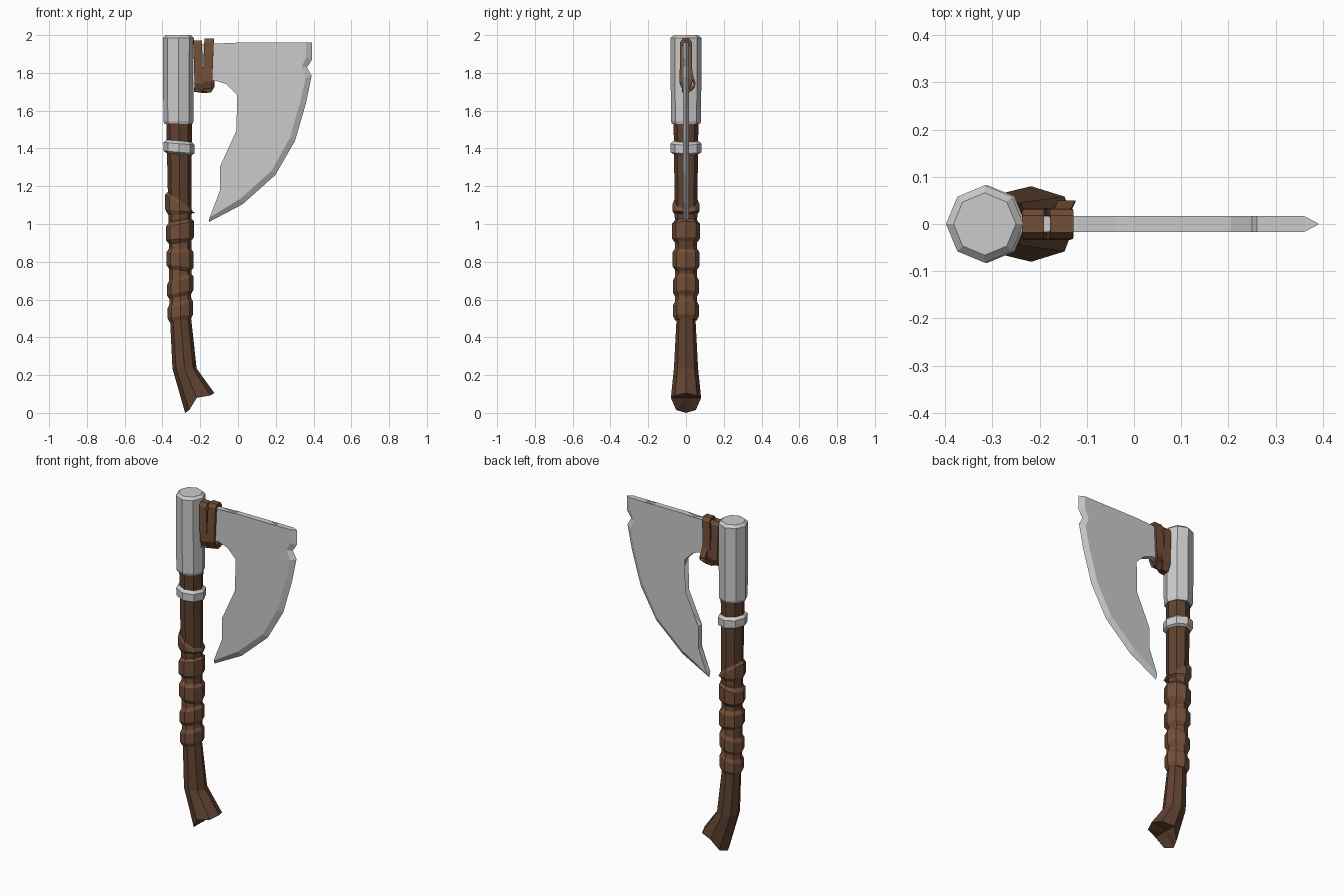
import bpy, bmesh, math
from mathutils import Vector

if "Cube" in bpy.data.objects:
    bpy.data.objects.remove(bpy.data.objects["Cube"])


def material(name, color):
    m = bpy.data.materials.new(name)
    m.diffuse_color = (*color, 1)
    m.use_nodes = True
    m.node_tree.nodes["Principled BSDF"].inputs["Base Color"].default_value = m.diffuse_color
    return m


WOOD = material("wood", (0.115, 0.055, 0.03))
LEATHER = material("leather", (0.17, 0.078, 0.04))


def finish(name, bm, mat=None):
    bmesh.ops.recalc_face_normals(bm, faces=bm.faces)
    me = bpy.data.meshes.new(name)
    bm.to_mesh(me)
    bm.free()
    ob = bpy.data.objects.new(name, me)
    bpy.context.collection.objects.link(ob)
    if mat:
        me.materials.append(mat)
    return ob


def ring(cx, z, rx, ry=None, slope=0.0, n=8):
    """Octagon around the shaft, tilted along x by slope."""
    ry = ry or rx
    pts = []
    for i in range(n):
        a = 2 * math.pi * i / n
        dx = rx * math.cos(a)
        pts.append((cx + dx, ry * math.sin(a), z + slope * dx))
    return pts


def loft(name, rings, mat=None, closed=False, hollow_start=None):
    """Skin rings; closed joins last to first; hollow_start is a fan centre."""
    bm = bmesh.new()
    rows = [[bm.verts.new(p) for p in r] for r in rings]
    n = len(rows[0])
    pairs = list(zip(rows, rows[1:])) + ([(rows[-1], rows[0])] if closed else [])
    for a, b in pairs:
        for i in range(n):
            j = (i + 1) % n
            bm.faces.new((a[i], a[j], b[j], b[i]))
    if not closed:
        bm.faces.new(rows[-1])
        if hollow_start:
            c = bm.verts.new(hollow_start)
            for i in range(n):
                bm.faces.new((rows[0][i], rows[0][(i + 1) % n], c))
        else:
            bm.faces.new(rows[0])
    return finish(name, bm, mat)


# Wooden shaft with a flared, hollow-cut foot
half = [(-0.125, 0, 0.105), (-0.147, 0.058, 0.092), (-0.218, 0.08, 0.08),
        (-0.258, 0.052, 0.015), (-0.28, 0, 0.0)]
foot = half + [(x, -y, z) for x, y, z in half[3:0:-1]]
loft("shaft", [foot,
               ring(-0.283, 0.235, 0.064, 0.064),
               ring(-0.304, 0.5, 0.056, 0.05),
               ring(-0.308, 1.1, 0.062, 0.06),
               ring(-0.312, 1.56, 0.068, 0.066)],
     WOOD, hollow_start=(-0.218, 0, 0.08))

# Metal socket and collar
CX = -0.315
loft("socket", [ring(CX, 1.53, 0.075), ring(CX, 1.545, 0.08),
                ring(CX - 0.001, 1.985, 0.082), ring(CX - 0.001, 2.0, 0.066)])
loft("collar", [ring(-0.312, 1.37, 0.066, slope=-0.08), ring(-0.312, 1.38, 0.082, slope=-0.08),
                ring(-0.312, 1.425, 0.083, slope=-0.08), ring(-0.312, 1.44, 0.066, slope=-0.08)],
     closed=True)

# Leather grip: stacked slanted turns
turns = [(0.49, 0.59, 0.16), (0.615, 0.72, 0.22), (0.755, 0.87, -0.1), (0.9, 1.02, 0.1)]
grip = []
for k, (z0, z1, s) in enumerate(turns):
    cx, r = -0.305 - 0.001 * k, 0.068 + 0.002 * k
    grip += [ring(cx, z0, 0.057, slope=s), ring(cx, z0 + 0.022, r, slope=s),
             ring(cx, z1 - 0.02, r, slope=s + 0.1), ring(cx, z1, 0.058, slope=s + 0.1)]
# top turn tapers to a tucked end
grip += [ring(-0.308, 1.05, 0.061, slope=0.05), ring(-0.308, 1.07, 0.078, 0.072, slope=-0.1),
         ring(-0.31, 1.105, 0.076, 0.072, slope=-0.65), ring(-0.31, 1.125, 0.063, slope=-0.7)]
loft("grip_wrap", grip, LEATHER)

# Blade: body outline, then the cutting edge (outer line, inner bevel line)
body = [(-0.15, 1.04), (-0.095, 1.17), (-0.095, 1.305), (-0.01, 1.38), (0.04, 1.5), (0.04, 1.575),
        (0.0, 1.68), (-0.06, 1.74), (-0.12, 1.76), (-0.25, 1.74), (-0.25, 1.95), (-0.12, 1.955),
        (-0.04, 1.945), (0.0, 1.96), (0.205, 1.96), (0.25, 1.942), (0.26, 1.96)]
edge = [(0.392, 1.96), (0.392, 1.87), (0.365, 1.83), (0.39, 1.785), (0.36, 1.64), (0.302, 1.44),
        (0.198, 1.26), (0.025, 1.105), (-0.155, 1.01)]
inner = [(0.36, 1.96), (0.36, 1.88), (0.335, 1.83), (0.358, 1.775), (0.33, 1.648), (0.274, 1.455),
         (0.178, 1.282), (0.012, 1.133), (-0.15, 1.035)]
body[0] = (-0.146, 1.045)
T = 0.017
bm = bmesh.new()
front, back = [[bm.verts.new((x, y, z)) for x, z in body + inner] for y in (-T, T)]
tip = [bm.verts.new((x, 0, z)) for x, z in edge]
bm.faces.new(front)
bm.faces.new(back)
nb, N = len(body), len(front)
for i in list(range(nb)) + [N - 1]:
    j = (i + 1) % N
    bm.faces.new((front[i], front[j], back[j], back[i]))
for i in range(len(edge) - 1):
    for side in (front, back):
        bm.faces.new((side[nb + i], side[nb + i + 1], tip[i + 1], tip[i]))
for i in (0, len(edge) - 1):
    bm.faces.new((front[nb + i], back[nb + i], tip[i]))
bmesh.ops.triangulate(bm, faces=[f for f in bm.faces if len(f.verts) > 4])
finish("blade", bm)


# Leather straps looped around the blade neck
def strap(name, x_top, x_bot, width, top, bottom):
    section = [(0.018, top), (0.031, top - 0.02), (0.034, bottom + 0.04), (0.016, bottom)]
    loop = section + [(-y, z) for y, z in reversed(section)]
    mid = (top + bottom) / 2
    rings = []
    for side, shrink in ((-1, 1), (1, 1), (1, 0), (-1, 0)):
        pts = []
        for y, z in loop:
            f = (z - bottom) / (top - bottom)
            x = x_bot + (x_top - x_bot) * f + side * width / 2
            if not shrink:
                y, z = y * 0.56, mid + (z - mid) * 0.9
            pts.append((x, y, z))
        rings.append(pts)
    loft(name, rings, LEATHER, closed=True)


strap("strap_inner", -0.214, -0.206, 0.046, 1.972, 1.705)
strap("strap_outer", -0.153, -0.163, 0.05, 1.982, 1.715)


# Loose strap end crossing under the neck
path = [(-0.215, -0.022, 1.712), (-0.16, 0.015, 1.705), (-0.142, 0.046, 1.735), (-0.15, 0.03, 1.79)]
loft("strap_end", [[(x + dx, y + dy, z + dz) for dx, dy, dz in
                    ((-0.018, 0, -0.012), (0.018, 0, -0.008), (0.018, 0.004, 0.012), (-0.018, 0.004, 0.01))]
                   for x, y, z in path], LEATHER)
